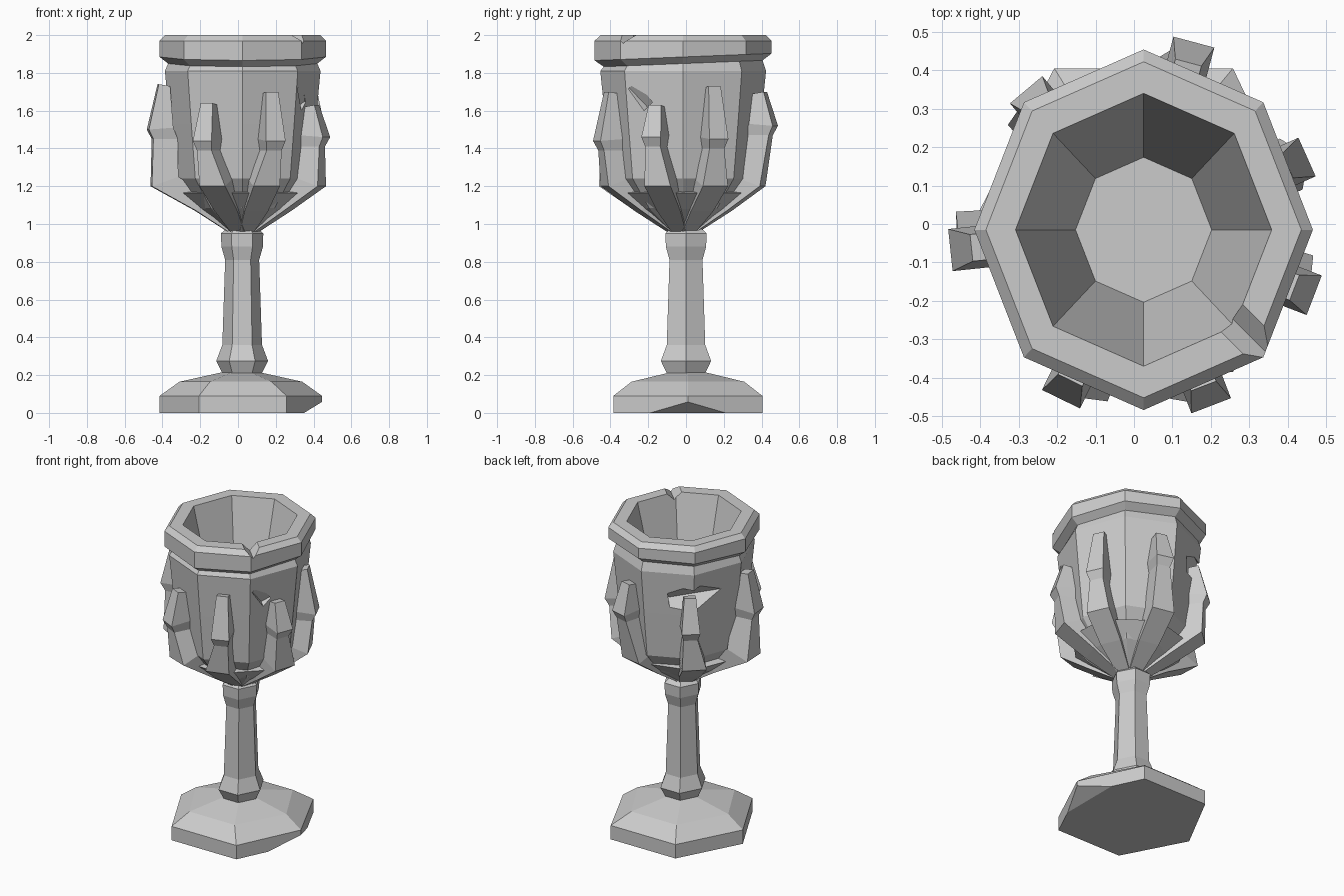
import bpy, bmesh
from math import sin, cos, pi, radians
from mathutils import Vector

cube = bpy.data.objects.get("Cube")
if cube:
    bpy.data.objects.remove(cube, do_unlink=True)

stone = bpy.data.materials.new("grey_stone")
stone.use_nodes = True
GREY = (0.6, 0.6, 0.6, 1)
stone.diffuse_color = GREY
stone.node_tree.nodes["Principled BSDF"].inputs["Base Color"].default_value = GREY

AXIS = Vector((0.025, -0.015, 0))


def finish(name, bm):
    bmesh.ops.recalc_face_normals(bm, faces=bm.faces)
    mesh = bpy.data.meshes.new(name)
    bm.to_mesh(mesh)
    bm.free()
    mesh.materials.append(stone)
    obj = bpy.data.objects.new(name, mesh)
    bpy.context.collection.objects.link(obj)
    return obj


def loft(bm, loops):
    """Skin a list of equal point loops and cap both ends."""
    rings = [[bm.verts.new(p) for p in loop] for loop in loops]
    n = len(rings[0])
    for a, b in zip(rings, rings[1:]):
        for i in range(n):
            j = (i + 1) % n
            bm.faces.new((a[i], a[j], b[j], b[i]))
    bm.faces.new(rings[0])
    bm.faces.new(rings[-1])
    return rings


def turned(profile, sides, centre, stretch=1.0):
    """Faceted rings from (radius, height) pairs."""
    return [[centre + Vector((r * cos(2 * pi * i / sides),
                              r * stretch * sin(2 * pi * i / sides), z))
             for i in range(sides)] for r, z in profile]


def polar(radius, degrees, z):
    a = radians(degrees)
    return AXIS + Vector((radius * cos(a), radius * sin(a), z))


def carve(target, location, scale, turn):
    """Cut a wedge out of the target."""
    bpy.ops.mesh.primitive_cube_add(size=1, location=location)
    wedge = bpy.context.object
    wedge.name = "wedge_cutter"
    wedge.hide_render = True
    wedge.scale = scale
    wedge.rotation_euler = turn
    mod = target.modifiers.new("chip", "BOOLEAN")
    mod.operation = "DIFFERENCE"
    mod.solver = "EXACT"
    mod.object = wedge
    bpy.context.view_layer.objects.active = target
    bpy.ops.object.modifier_apply(modifier=mod.name)
    bpy.data.objects.remove(wedge, do_unlink=True)


# Foot: six-sided slab with one chipped lower corner
bm = bmesh.new()
rings = loft(bm, turned([(0.43, 0), (0.43, 0.09), (0.325, 0.165), (0.1, 0.215)],
                        6, Vector((0.015, 0.01, 0)), 1.06))
for v in rings[0] + rings[1]:
    if abs(v.co.y) > 0.2:
        v.co.x = 0.025 + (v.co.x - 0.015) * 1.08
bmesh.ops.bisect_plane(bm, geom=bm.verts[:] + bm.edges[:] + bm.faces[:],
                       plane_co=(0.35, 0, 0), plane_no=(0.055, 0, -0.09),
                       clear_outer=True)
bmesh.ops.holes_fill(bm, edges=[e for e in bm.edges if e.is_boundary])
finish("foot", bm)

# Stem: six-sided with a collar at each end
bm = bmesh.new()
loft(bm, turned([(0.1, 0.2), (0.137, 0.275), (0.105, 0.36), (0.09, 0.81),
                 (0.11, 0.88), (0.112, 0.95), (0.07, 0.99)],
                6, Vector((0.022, 0, 0)), 1.12))
finish("stem", bm)

# Cup: eight-sided bowl with a heavy, slightly tilted rim and a hollow
bm = bmesh.new()
rings = loft(bm, turned([(0.08, 0.96), (0.24, 1.085), (0.355, 1.24), (0.385, 1.53),
                         (0.412, 1.81), (0.395, 1.85), (0.44, 1.885), (0.44, 1.97),
                         (0.41, 2.0), (0.333, 2.0), (0.177, 1.35)],
                        8, AXIS, 1.065))
for v in rings[5] + rings[6]:
    v.co.z += 0.04 * v.co.y
cup = finish("cup", bm)

# Chips: a notch in the rim and two gouges in the wall
carve(cup, polar(0.41, -45, 2.015), (0.4, 0.085, 0.085), (pi / 4, 0, -pi / 4))
carve(cup, polar(0.42, -36, 1.66), (0.1, 0.06, 0.14), (0.6, 0.5, radians(-36)))
carve(cup, polar(0.4, 138, 1.65), (0.11, 0.36, 0.11), (0.2, pi / 4, radians(138)))

# Hand: seven bony fingers gripping the bowl from the stem
# knuckle angle, tip angle, knuckle radius, joint radius, joint height, tip height
FINGERS = [
    (78, 75, 0.43, 0.505, 1.49, 1.70),
    (24, 24, 0.42, 0.465, 1.42, 1.73),
    (-18, -21, 0.44, 0.475, 1.43, 1.63),
    (-73, -69, 0.435, 0.49, 1.41, 1.70),
    (-111, -116, 0.45, 0.49, 1.41, 1.64),
    (-177, -174, 0.485, 0.505, 1.47, 1.74),
    (133, 130, 0.44, 0.475, 1.42, 1.66),
]

# Palm: webbing that joins the fingers below the bowl
bm = bmesh.new()
loft(bm, [[polar(r, finger[0], z) for finger in FINGERS]
          for r, z in [(0.08, 0.965), (0.26, 1.08), (0.365, 1.165), (0.25, 1.18)]])
finish("palm", bm)

for number, (low, high, knuckle, reach, joint, tip) in enumerate(FINGERS, 1):
    # outer radius, height, angle, width, inward depth, inner lift
    stations = [
        (0.08, 0.96, low, 0.08, 0.04, 0.06),
        (0.25, 1.07, low, 0.13, 0.06, 0.08),
        (knuckle, 1.2, low, 0.145, 0.14, 0.05),
        (reach - 0.025, joint - 0.02, high, 0.085, 0.13, 0),
        (reach, joint + 0.03, high, 0.11, 0.13, 0.01),
        (reach - 0.055, tip, high, 0.07, 0.06, -0.01),
    ]
    loops = []
    for r, z, angle, width, depth, lift in stations:
        side = Vector((-sin(radians(angle)), cos(radians(angle)), 0)) * width / 2
        outer = polar(r, angle, z)
        inner = polar(r - depth, angle, z + lift)
        loops.append([outer - side, outer + side, inner + side, inner - side])
    bm = bmesh.new()
    loft(bm, loops)
    finish(f"finger_{number}", bm)
